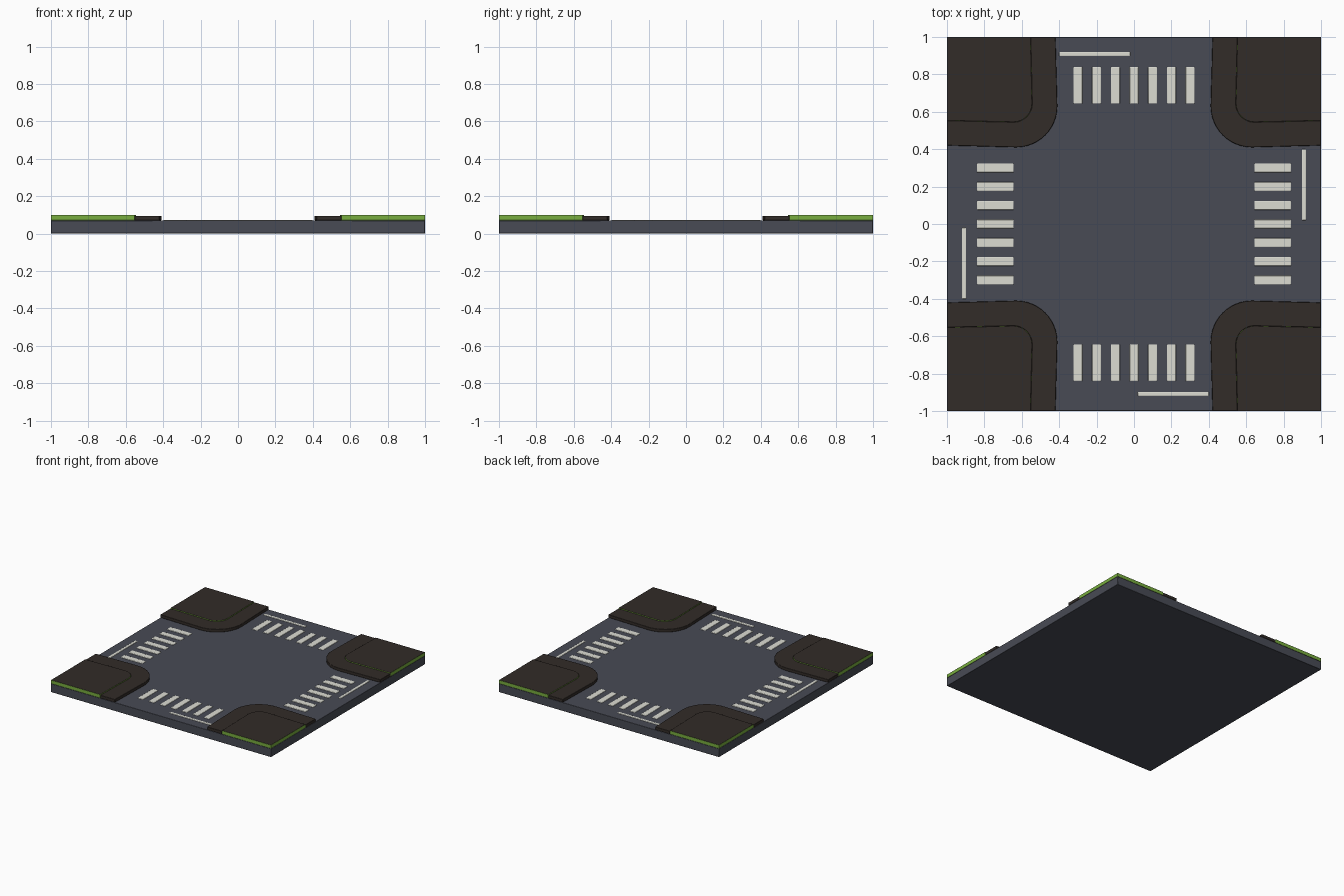
import bpy, bmesh, math

if "Cube" in bpy.data.objects:
    bpy.data.objects.remove(bpy.data.objects["Cube"])

ROAD_TOP = 0.07


def material(name, rgb):
    m = bpy.data.materials.new(name)
    m.diffuse_color = (*rgb, 1)
    m.use_nodes = True
    m.node_tree.nodes["Principled BSDF"].inputs["Base Color"].default_value = m.diffuse_color
    return m


asphalt = material("asphalt", (0.065, 0.07, 0.09))
paving = material("paving", (0.032, 0.025, 0.021))
green = material("grass_green", (0.19, 0.42, 0.05))
paint = material("road_paint", (0.72, 0.72, 0.65))


def prism(name, outline, z0, z1, mats, bevel=0.0, side_slot=0):
    """Extrude a counter-clockwise outline from z0 to z1."""
    bm = bmesh.new()
    face = bm.faces.new([bm.verts.new((x, y, z0)) for x, y in outline])
    res = bmesh.ops.extrude_face_region(bm, geom=[face], use_keep_orig=True)
    for v in res["geom"]:
        if isinstance(v, bmesh.types.BMVert):
            v.co.z = z1
    bmesh.ops.recalc_face_normals(bm, faces=bm.faces)
    for f in bm.faces:
        if abs(f.normal.z) < 0.5:
            f.material_index = side_slot
    me = bpy.data.meshes.new(name)
    bm.to_mesh(me)
    bm.free()
    ob = bpy.data.objects.new(name, me)
    bpy.context.collection.objects.link(ob)
    for m in mats:
        me.materials.append(m)
    if bevel:
        mod = ob.modifiers.new("soft_edges", 'BEVEL')
        mod.width = bevel
        mod.segments = 2
        mod.limit_method = 'ANGLE'
        mod.angle_limit = math.radians(40)
    bpy.ops.object.select_all(action='DESELECT')
    ob.select_set(True)
    bpy.context.view_layer.objects.active = ob
    bpy.ops.object.shade_smooth_by_angle()
    return ob


def box(x0, x1, y0, y1):
    return [(x0, y0), (x1, y0), (x1, y1), (x0, y1)]


def rounded_edge(inner, edge, radius, steps=12):
    """Kerb line of the +x +y block, from the y = 1 border to the x = 1 border."""
    c = inner + radius
    arc = [math.pi + math.pi / 2 * i / steps for i in range(steps + 1)]
    return ([(edge, 1)] + [(c + radius * math.cos(a), c + radius * math.sin(a)) for a in arc]
            + [(1, edge)])


def turn(pts, k):
    """Rotate an outline by k quarter turns clockwise."""
    for _ in range(k):
        pts = [(y, -x) for x, y in pts]
    return pts


# road slab
prism("road", box(-1, 1, -1, 1), 0, ROAD_TOP, [asphalt], 0.003)

kerb = rounded_edge(0.41, 0.42, 0.22)
lawn_line = rounded_edge(0.545, 0.553, 0.10)
for k in range(4):
    # L-shaped pavement and raised lawn at each corner
    prism(f"sidewalk_{k}", turn(kerb + lawn_line[::-1], k), ROAD_TOP, 0.095, [paving], 0.003)
    prism(f"lawn_{k}", turn(lawn_line + [(1, 1)], k), ROAD_TOP, 0.1, [paving, green], 0.002, 1)

    # zebra crossing
    for i in range(7):
        x = -0.3 + 0.1 * i
        prism(f"crossing_stripe_{k}_{i}", turn(box(x - 0.024, x + 0.024, 0.643, 0.84), k),
              ROAD_TOP - 0.004, ROAD_TOP + 0.003, [paint], 0.003)
    # stop line on one lane
    prism(f"stop_line_{k}", turn(box(-0.4, -0.02, 0.897, 0.92), k),
          ROAD_TOP - 0.004, ROAD_TOP + 0.003, [paint], 0.003)
